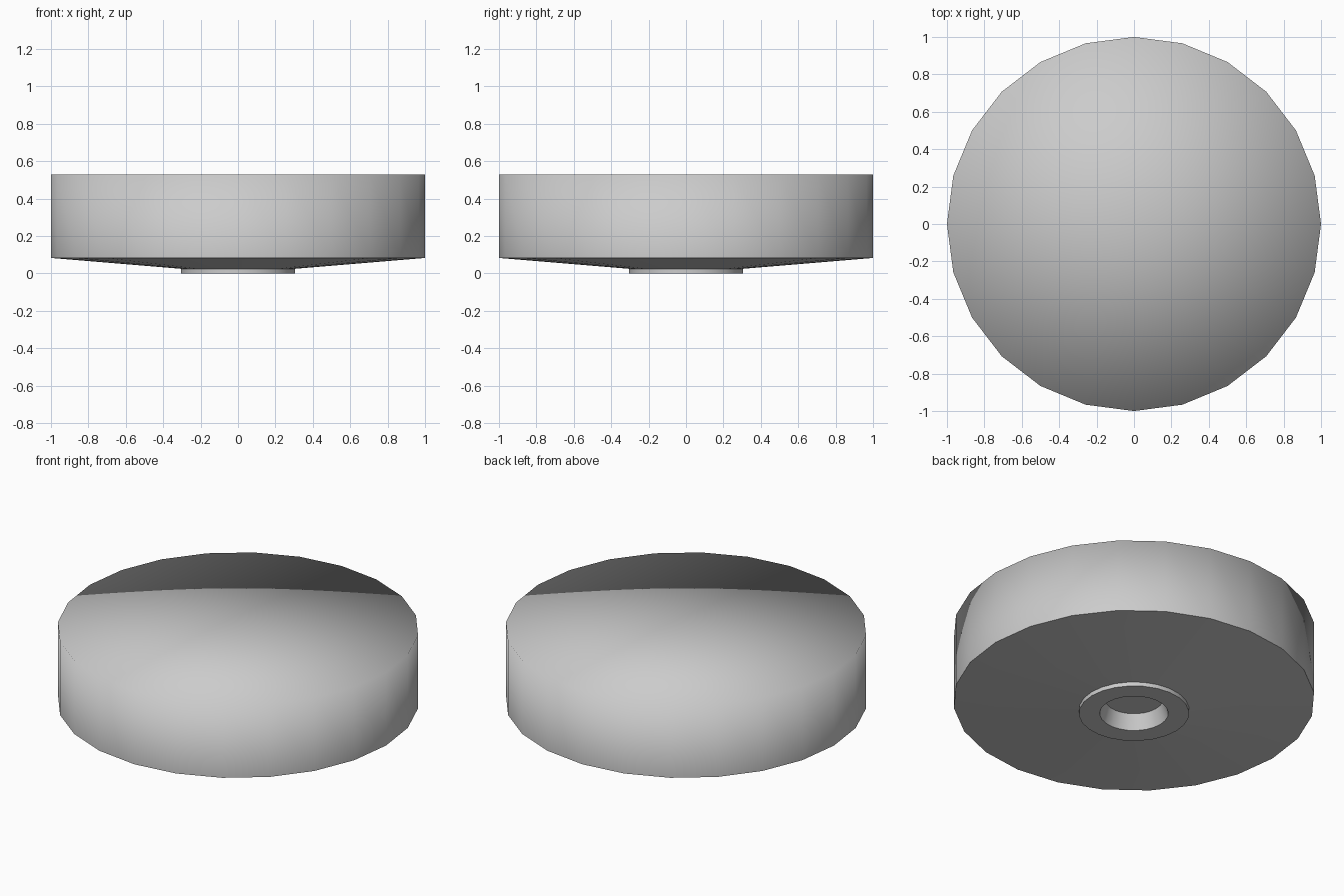
import bpy, bmesh, math

if "Cube" in bpy.data.objects:
    bpy.data.objects.remove(bpy.data.objects["Cube"])

SIDES = 24
# lathe profile, top rim to recess ceiling: (radius, height, sharp ring)
PROFILE = [
    (1.0, 0.53, False),    # top rim, shaded soft into the side
    (1.0, 0.083, True),    # lower edge of the side
    (0.305, 0.025, True),  # shallow cone meets the foot ring
    (0.305, 0.0, True),    # foot ring outer edge
    (0.19, 0.0, True),     # recess opening
    (0.16, 0.09, True),    # recess ceiling
]

bm = bmesh.new()
rings = []
for r, z, _ in PROFILE:
    rings.append([bm.verts.new((r * math.cos(2 * math.pi * i / SIDES),
                                r * math.sin(2 * math.pi * i / SIDES), z))
                  for i in range(SIDES)])

# walls between neighbouring rings
for a, b in zip(rings, rings[1:]):
    for i in range(SIDES):
        j = (i + 1) % SIDES
        bm.faces.new((a[i], b[i], b[j], a[j]))

# flat top and recess ceiling as triangle fans
for ring, z in ((rings[0], PROFILE[0][1]), (rings[-1], PROFILE[-1][1])):
    centre = bm.verts.new((0, 0, z))
    for i in range(SIDES):
        bm.faces.new((ring[i], ring[(i + 1) % SIDES], centre))

bmesh.ops.recalc_face_normals(bm, faces=bm.faces)

# smooth faces with chosen sharp rings
for f in bm.faces:
    f.smooth = True
for ring, (_, _, sharp) in zip(rings, PROFILE):
    for i in range(SIDES):
        bm.edges.get((ring[i], ring[(i + 1) % SIDES])).smooth = not sharp

mesh = bpy.data.meshes.new("round_disc")
bm.to_mesh(mesh)
bm.free()
obj = bpy.data.objects.new("round_disc", mesh)
bpy.context.collection.objects.link(obj)
